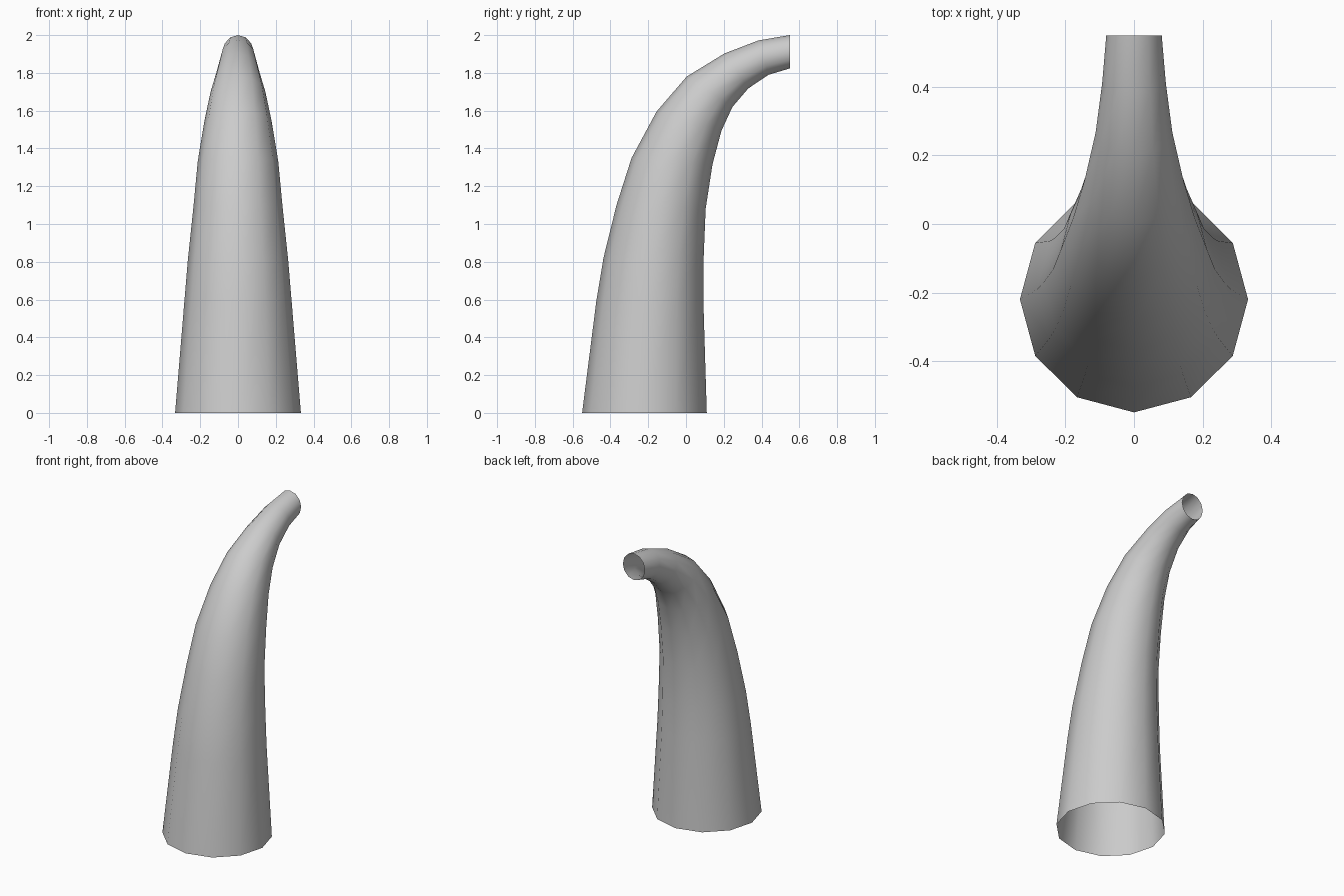
import bpy, bmesh, math
from mathutils import Vector

if "Cube" in bpy.data.objects:
    bpy.data.objects.remove(bpy.data.objects["Cube"])

SIDES = 12
# Side profile per ring: outer (y, z), inner (y, z), half width in x
RINGS = [
    (-0.55, 0.00, 0.11, 0.00, 0.333),
    (-0.475, 0.59, 0.092, 0.59, 0.284),
    (-0.437, 0.82, 0.093, 0.81, 0.265),
    (-0.368, 1.10, 0.104, 1.08, 0.236),
    (-0.288, 1.35, 0.140, 1.315, 0.213),
    (-0.156, 1.595, 0.188, 1.495, 0.178),
    (0.003, 1.78, 0.246, 1.62, 0.145),
    (0.204, 1.903, 0.330, 1.718, 0.112),
    (0.384, 1.972, 0.437, 1.79, 0.093),
    (0.55, 2.00, 0.55, 1.824, 0.081),
]

# Curved, tapering open tube lofted through the rings
bm = bmesh.new()
loops = []
for oy, oz, iy, iz, rx in RINGS:
    outer, inner = Vector((0, oy, oz)), Vector((0, iy, iz))
    centre, radial = (outer + inner) / 2, (inner - outer) / 2
    side = Vector((rx, 0, 0))
    angles = [math.tau * i / SIDES for i in range(SIDES)]
    loops.append([bm.verts.new(centre + side * math.cos(a) + radial * math.sin(a))
                  for a in angles])
for low, high in zip(loops, loops[1:]):
    for i in range(SIDES):
        j = (i + 1) % SIDES
        bm.faces.new((low[i], low[j], high[j], high[i]))

mesh = bpy.data.meshes.new("curved_horn")
bm.to_mesh(mesh)
bm.free()
mesh.shade_smooth()
horn = bpy.data.objects.new("curved_horn", mesh)
bpy.context.collection.objects.link(horn)
